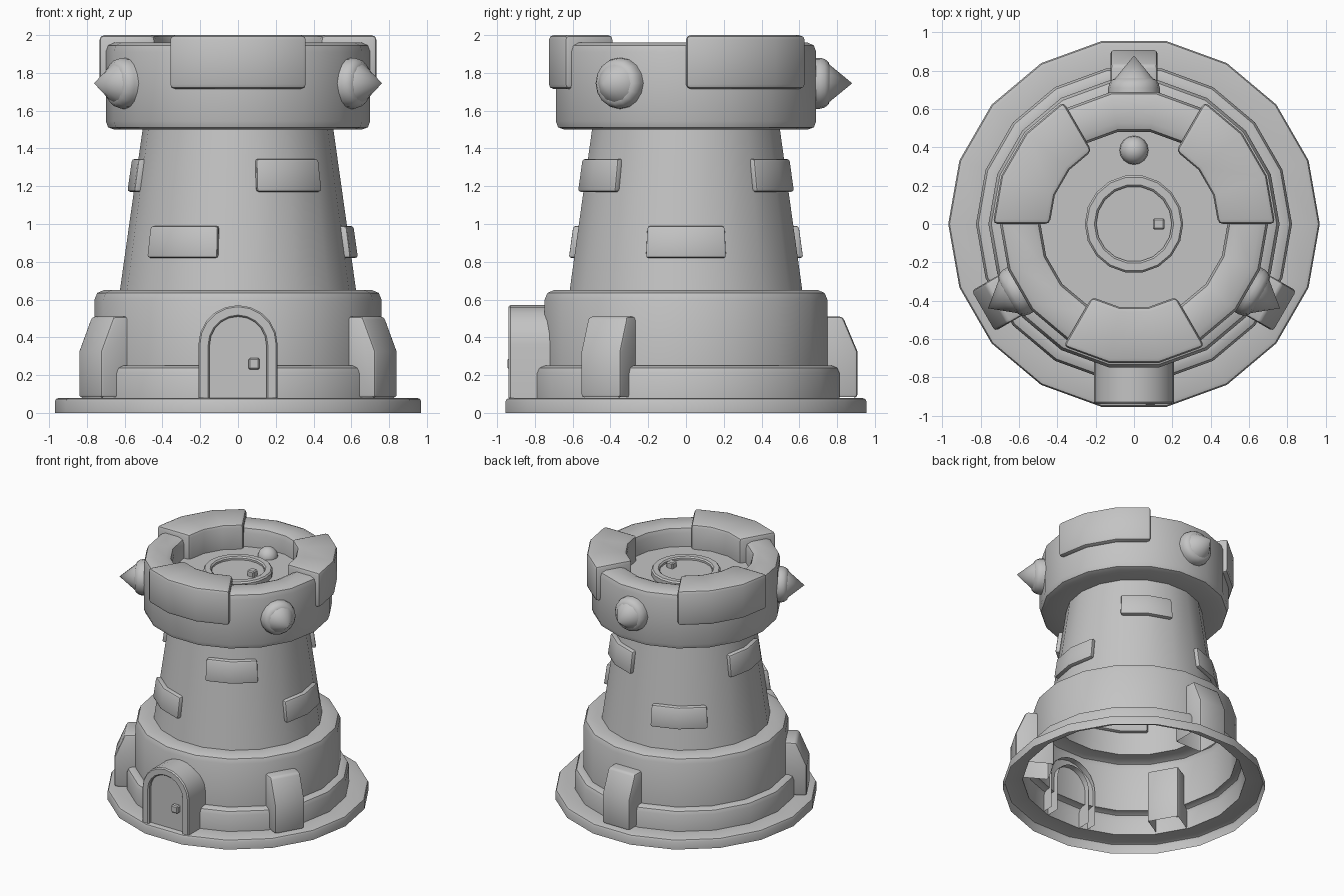
import bpy, bmesh, math
from mathutils import Matrix, Vector

if "Cube" in bpy.data.objects:
    bpy.data.objects.remove(bpy.data.objects["Cube"])

SIDES = 18
stone = bpy.data.materials.new("grey_stone")
stone.diffuse_color = (0.55, 0.55, 0.55, 1)
stone.use_nodes = True
stone.node_tree.nodes["Principled BSDF"].inputs["Base Color"].default_value = stone.diffuse_color


def finish(bm, name, bevel=0.0, segs=2, open_below=None):
    """Bevel sharp edges, optionally open the bottom, and make the object."""
    bmesh.ops.recalc_face_normals(bm, faces=bm.faces[:])
    if bevel:
        sharp = [e for e in bm.edges if len(e.link_faces) == 2
                 and e.calc_face_angle() > math.radians(30)]
        bmesh.ops.bevel(bm, geom=sharp, offset=bevel, segments=segs,
                        profile=0.5, affect='EDGES', clamp_overlap=True)
    if open_below is not None:
        low = [f for f in bm.faces if f.normal.z < -0.9
               and f.calc_center_median().z < open_below]
        bmesh.ops.delete(bm, geom=low, context='FACES')
    me = bpy.data.meshes.new(name)
    bm.to_mesh(me)
    bm.free()
    ob = bpy.data.objects.new(name, me)
    bpy.context.collection.objects.link(ob)
    me.materials.append(stone)
    bpy.ops.object.select_all(action='DESELECT')
    ob.select_set(True)
    bpy.context.view_layer.objects.active = ob
    bpy.ops.object.shade_smooth_by_angle(angle=math.radians(35))
    return ob


def skin(bm, rings, closed):
    """Join successive rows of points with quads."""
    rows = [[bm.verts.new(p) for p in ring] for ring in rings]
    n = len(rows[0])
    for a, b in zip(rows, rows[1:]):
        for i in range(n if closed else n - 1):
            j = (i + 1) % n
            bm.faces.new((a[i], a[j], b[j], b[i]))
    return rows


def lathe(name, profile, sides=SIDES, matrix=Matrix(), cap=False):
    bm = bmesh.new()
    rings = [[(r * math.cos(math.tau * i / sides), r * math.sin(math.tau * i / sides), z)
              for i in range(sides)] for r, z in profile]
    rows = skin(bm, rings, True)
    if cap:
        bm.faces.new(rows[-1])
    bmesh.ops.remove_doubles(bm, verts=bm.verts[:], dist=1e-5)
    bm.transform(matrix)
    return finish(bm, name)


def sector(name, start, sweep, inner, outer, z0, z1, bevel):
    """Curved block following the facets of the round tower."""
    bm = bmesh.new()
    rings = []
    for k in range(sweep // 20 + 1):
        a = math.radians(start + 20 * k)
        rings.append([(r * math.cos(a), r * math.sin(a), z) for r, z in
                      ((inner(z0), z0), (outer(z0), z0), (outer(z1), z1), (inner(z1), z1))])
    rows = skin(bm, rings, True)
    bm.faces.new(rows[0])
    bm.faces.new(rows[-1])
    return finish(bm, name, bevel)


def box(name, centre, size, bevel):
    bm = bmesh.new()
    bmesh.ops.create_cube(bm, size=1.0)
    bmesh.ops.scale(bm, vec=size, verts=bm.verts[:])
    bmesh.ops.translate(bm, vec=centre, verts=bm.verts[:])
    return finish(bm, name, bevel, 1)


# stepped hollow base, open underneath
lathe("tower_base", [(0.97, 0), (0.97, 0.06), (0.963, 0.074), (0.945, 0.08),
                     (0.825, 0.08), (0.825, 0.21), (0.813, 0.238), (0.785, 0.25),
                     (0.76, 0.25), (0.76, 0.60), (0.745, 0.635), (0.71, 0.65),
                     (0.625, 0.65)])


# tapering shaft
def shaft_radius(z):
    return 0.625 - (z - 0.65) * 0.141


lathe("shaft", [(shaft_radius(z), z) for z in (0.65, 1.5)])

# crown with inner parapet wall and roof floor
lathe("crown", [(shaft_radius(1.5), 1.5), (0.655, 1.5), (0.688, 1.512), (0.70, 1.545),
                (0.70, 1.91), (0.688, 1.945), (0.655, 1.96), (0.535, 1.96),
                (0.50, 1.945), (0.488, 1.91), (0.488, 1.80)], cap=True)

# merlons and shaft bricks, three of each
for i in range(3):
    sector(f"merlon_{i}", 120 * i, 60, lambda z: 0.44, lambda z: 0.737, 1.715, 2.0, 0.025)
    sector(f"upper_brick_{i}", 40 + 120 * i, 40, lambda z: shaft_radius(z) - 0.03,
           lambda z: shaft_radius(z) + 0.034, 1.17, 1.345, 0.015)
    sector(f"lower_brick_{i}", -20 + 120 * i, 40, lambda z: shaft_radius(z) - 0.03,
           lambda z: shaft_radius(z) + 0.034, 0.82, 0.99, 0.015)

# buttresses at the foot and spikes on the crown
for i in range(3):
    ang = math.radians(90 + 120 * i)
    turn = Matrix.Rotation(ang, 4, 'Z')
    outline = [(0.62, 0.08), (0.908, 0.08), (0.908, 0.325), (0.83, 0.51), (0.62, 0.51)]
    bm = bmesh.new()
    rows = skin(bm, [[(r, t, z) for r, z in outline] for t in (-0.122, 0.122)], True)
    bm.faces.new(rows[0])
    bm.faces.new(rows[1])
    bm.transform(turn)
    finish(bm, f"buttress_{i}", 0.018, 2, open_below=0.1)

    aim = Matrix.Translation((0, 0, 1.745)) @ turn @ Matrix.Rotation(math.pi / 2, 4, 'Y')
    lathe(f"spike_collar_{i}", [(0.135, 0.62), (0.135, 0.71), (0.128, 0.735),
                                (0.112, 0.755), (0.09, 0.762)], 16, aim, cap=True)
    lathe(f"spike_{i}", [(0.10, 0.758), (0.0, 0.88)], 12, aim)


# arched doorway
def arch(r, y):
    pts = [(r * math.cos(math.pi * k / 10), y, 0.36 + r * math.sin(math.pi * k / 10))
           for k in range(11)]
    return [(r, y, 0.08)] + pts + [(-r, y, 0.08)]


bm = bmesh.new()
skin(bm, [arch(r, y) for r, y in ((0.21, -0.70), (0.21, -0.93), (0.202, -0.94),
                                  (0.158, -0.94), (0.15, -0.93), (0.15, -0.70))], False)
finish(bm, "door_frame")
bm = bmesh.new()
bm.faces.new([bm.verts.new(p) for p in arch(0.15, -0.91)])
panel = finish(bm, "door_panel")
if panel.data.polygons[0].normal.y > 0:
    panel.data.flip_normals()
box("door_handle", (0.085, -0.92, 0.26), (0.06, 0.05, 0.06), 0.008)

# roof hatch with handle
lathe("hatch_rim", [(0.257, 1.795), (0.257, 1.838), (0.247, 1.85), (0.207, 1.85),
                    (0.197, 1.84), (0.197, 1.825)], cap=True)
box("hatch_handle", (0.13, 0, 1.84), (0.06, 0.06, 0.06), 0.008)

# round stud on the roof
bm = bmesh.new()
bmesh.ops.create_uvsphere(bm, u_segments=16, v_segments=10, radius=0.075)
bm.transform(Matrix.Translation(Vector((0, 0.385, 1.80))))
finish(bm, "roof_stud")
